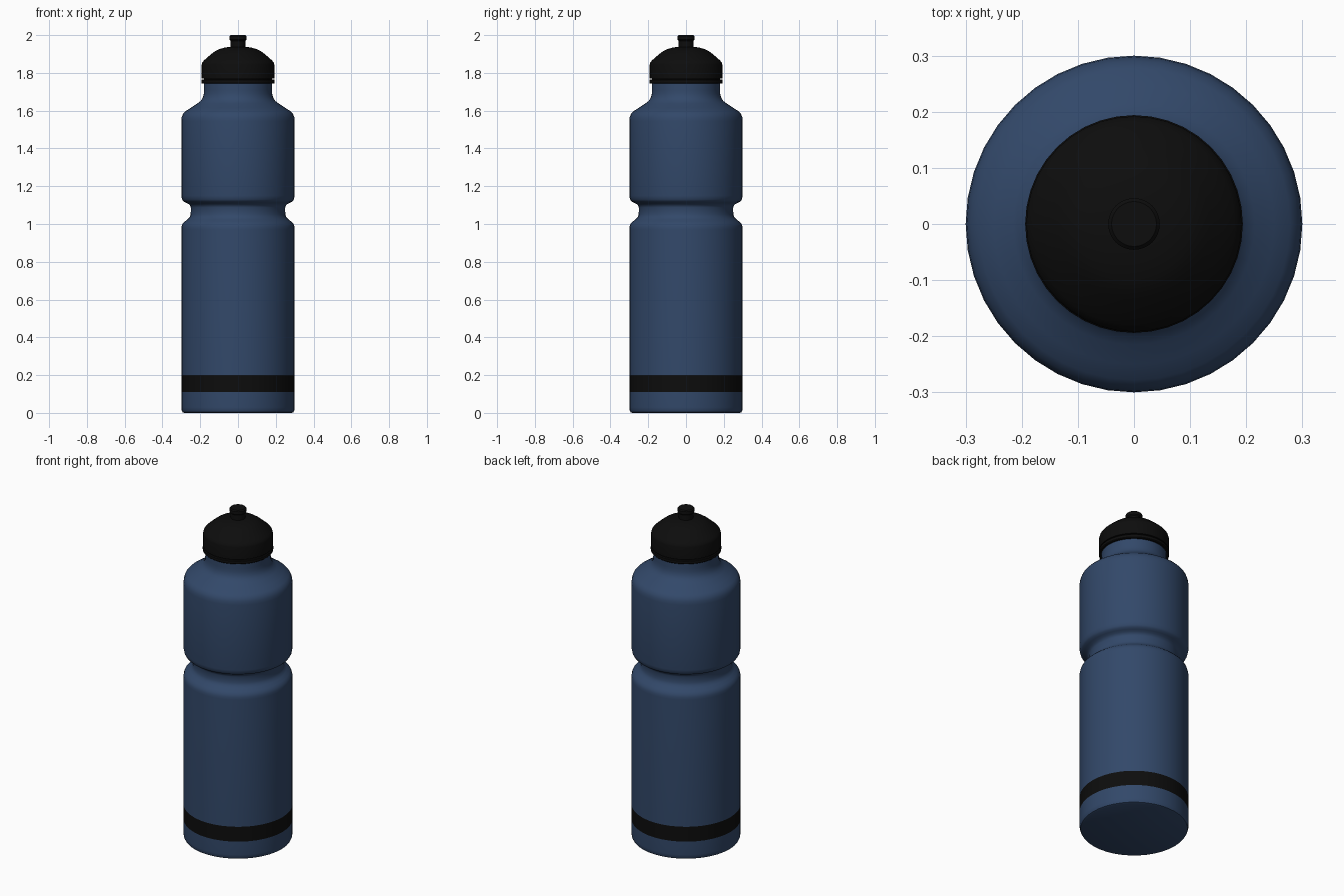
import bpy, bmesh, math

if "Cube" in bpy.data.objects:
    bpy.data.objects.remove(bpy.data.objects["Cube"])

SEGMENTS = 40


def material(name, rgb):
    m = bpy.data.materials.new(name)
    m.diffuse_color = (*rgb, 1)
    m.use_nodes = True
    m.node_tree.nodes["Principled BSDF"].inputs["Base Color"].default_value = m.diffuse_color
    return m


navy = material("navy_blue", (0.032, 0.065, 0.142))
black = material("matte_black", (0.004, 0.004, 0.004))


def lathe(name, profile, mats, rule=None, segments=SEGMENTS, angle=40):
    """Spin a (radius, height) profile round z and cap both ends."""
    bm = bmesh.new()
    rings = []
    for r, z in profile:
        rings.append([bm.verts.new((r * math.cos(2 * math.pi * i / segments),
                                    r * math.sin(2 * math.pi * i / segments), z))
                      for i in range(segments)])
    for a, b in zip(rings, rings[1:]):
        for i in range(segments):
            j = (i + 1) % segments
            bm.faces.new((a[i], a[j], b[j], b[i]))
    bm.faces.new(rings[0][::-1])
    bm.faces.new(rings[-1])
    for f in bm.faces:
        if rule:
            f.material_index = rule(f.calc_center_median().z)
    mesh = bpy.data.meshes.new(name)
    bm.to_mesh(mesh)
    bm.free()
    for m in mats:
        mesh.materials.append(m)
    ob = bpy.data.objects.new(name, mesh)
    bpy.context.collection.objects.link(ob)
    bpy.ops.object.select_all(action='DESELECT')
    ob.select_set(True)
    bpy.context.view_layer.objects.active = ob
    bpy.ops.object.shade_smooth_by_angle(angle=math.radians(angle))
    return ob


# Bottle body with grip groove, shoulder and neck; stripe near the base
lathe("bottle_body", [
    (0.285, 0.0), (0.294, 0.004), (0.299, 0.015), (0.30, 0.03),
    (0.30, 0.11), (0.30, 0.20), (0.30, 0.97),
    (0.299, 0.985), (0.294, 1.0), (0.283, 1.012), (0.267, 1.025), (0.256, 1.036),
    (0.251, 1.05), (0.25, 1.065), (0.25, 1.088), (0.253, 1.097), (0.262, 1.106),
    (0.275, 1.113), (0.289, 1.12), (0.296, 1.13), (0.30, 1.15),
    (0.30, 1.545), (0.298, 1.565), (0.291, 1.583), (0.278, 1.597),
    (0.25, 1.615), (0.215, 1.638), (0.197, 1.652), (0.186, 1.67), (0.181, 1.69),
    (0.18, 1.71), (0.18, 1.765)],
    [navy, black], lambda z: 1 if 0.11 < z < 0.20 else 0)

# Tamper ring under the lid
lathe("lid_ring", [(0.178, 1.743), (0.190, 1.743), (0.194, 1.747),
                   (0.194, 1.762), (0.190, 1.766), (0.178, 1.766)], [black])

# Domed lid
lathe("lid", [(0.18, 1.762), (0.18, 1.77), (0.192, 1.771), (0.192, 1.845),
              (0.189, 1.855), (0.180, 1.866), (0.160, 1.884), (0.135, 1.905),
              (0.118, 1.917), (0.100, 1.926), (0.070, 1.934), (0.035, 1.939)], [black])

# Drinking spout
lathe("spout", [(0.040, 1.93), (0.040, 1.970), (0.046, 1.976),
                (0.046, 1.994), (0.040, 2.0)], [black])
